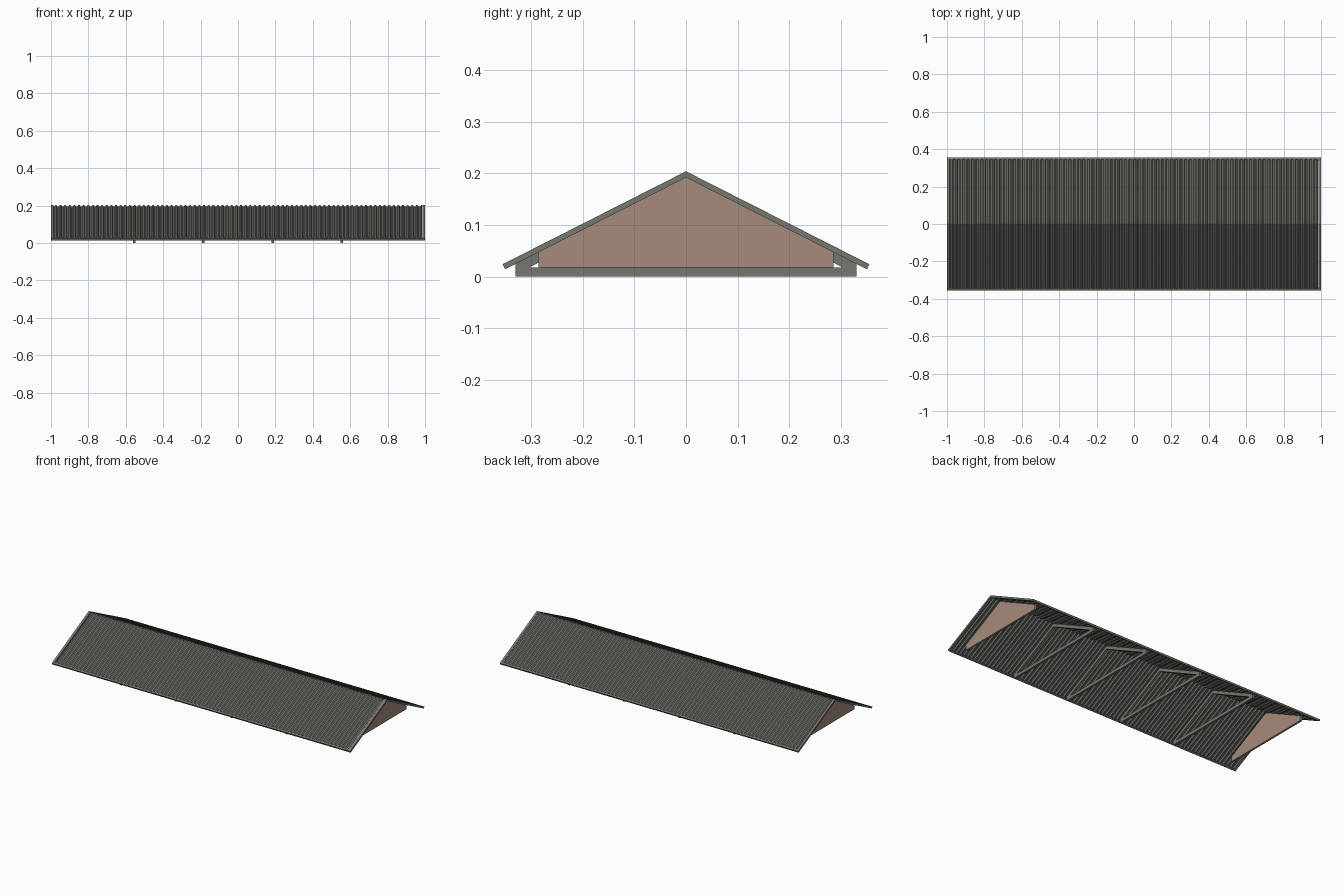
import bpy
import bmesh

cube = bpy.data.objects.get("Cube")
if cube:
    bpy.data.objects.remove(cube)

SLOPE = 0.507      # fall of the roof per unit of depth
UNDER = 0.192      # height of the roof underside at the ridge
DEEP = 0.012       # vertical depth of the roof edge
EAVE = 0.35        # underside of the eave
WAVES = 80


def make_material(name, color):
    mat = bpy.data.materials.new(name)
    mat.use_nodes = True
    mat.diffuse_color = color
    mat.node_tree.nodes["Principled BSDF"].inputs["Base Color"].default_value = color
    return mat


grey = make_material("weathered grey", (0.18, 0.187, 0.16, 1))
clay = make_material("clay brown", (0.38, 0.26, 0.2, 1))


def finish(bm, name, mat, mirror_axes=()):
    bmesh.ops.recalc_face_normals(bm, faces=bm.faces)
    mesh = bpy.data.meshes.new(name)
    bm.to_mesh(mesh)
    bm.free()
    mesh.materials.append(mat)
    obj = bpy.data.objects.new(name, mesh)
    bpy.context.collection.objects.link(obj)
    if mirror_axes:
        mod = obj.modifiers.new("mirror", "MIRROR")
        mod.use_axis = [axis in mirror_axes for axis in "xyz"]
        mod.use_mirror_merge = False
    return obj


def prism(name, profile, x, width, mat, mirror_axes=()):
    """Extrude a (y, z) outline along x, centred on x."""
    bm = bmesh.new()
    face = bm.faces.new([bm.verts.new((x - width / 2, y, z)) for y, z in profile])
    moved = bmesh.ops.extrude_face_region(bm, geom=[face])["geom"]
    verts = [v for v in moved if isinstance(v, bmesh.types.BMVert)]
    bmesh.ops.translate(bm, verts=verts, vec=(width, 0, 0))
    return finish(bm, name, mat, mirror_axes)


def roof_point(y, h):
    """Point at height h above the underside; the eave is cut square."""
    if y > 0:
        y += SLOPE * h * 0.8
    return y, UNDER + h - SLOPE * y


def slab(y0, y1):
    return [roof_point(y0, 0), roof_point(y1, 0), roof_point(y1, DEEP), roof_point(y0, DEEP)]


# Corrugated sheets: trapezoid waves running from ridge to eave
bm = bmesh.new()
pitch = 1.98 / WAVES
rings = []
for i in range(WAVES):
    for step, h in ((0, 0), (0.3, 0), (0.5, 0.008), (0.8, 0.008)):
        x = -0.99 + (i + step) * pitch
        corners = [(0, h), (EAVE, h), (EAVE, h + 0.003), (0, h + 0.003)]
        rings.append([bm.verts.new((x, *roof_point(y, z))) for y, z in corners])
for a, b in zip(rings, rings[1:]):
    for k in range(4):
        j = (k + 1) % 4
        bm.faces.new((a[k], a[j], b[j], b[k]))
bm.faces.new(rings[0])
bm.faces.new(rings[-1])
finish(bm, "corrugated_roof", grey, "y")

# Edge trims along the gable ends and the eaves
prism("barge_trim", slab(0, EAVE), 0.993, 0.014, grey, "xy")
prism("eave_trim", slab(EAVE - 0.01, EAVE), 0, 1.99, grey, "y")

# Gable walls, set in from the roof ends
side = 0.285
shoulder = UNDER - SLOPE * side
prism("gable_wall",
      [(-side, 0.018), (side, 0.018), (side, shoulder), (0, UNDER), (-side, shoulder)],
      0.925, 0.012, clay, "x")

# Four open trusses: a tie beam and two rafters each
reach, beam, rafter = 0.33, 0.018, 0.02
inner = (UNDER - rafter - beam) / SLOPE
for n, x in enumerate((-0.555, -0.185, 0.185, 0.555), 1):
    prism(f"truss_tie_beam_{n}",
          [(-reach, 0), (reach, 0), (reach, beam), (-reach, beam)], x, 0.014, grey)
    prism(f"truss_rafter_{n}",
          [(0, UNDER), (reach, UNDER - SLOPE * reach), (reach, beam),
           (inner, beam), (0, UNDER - rafter)], x, 0.014, grey, "y")
